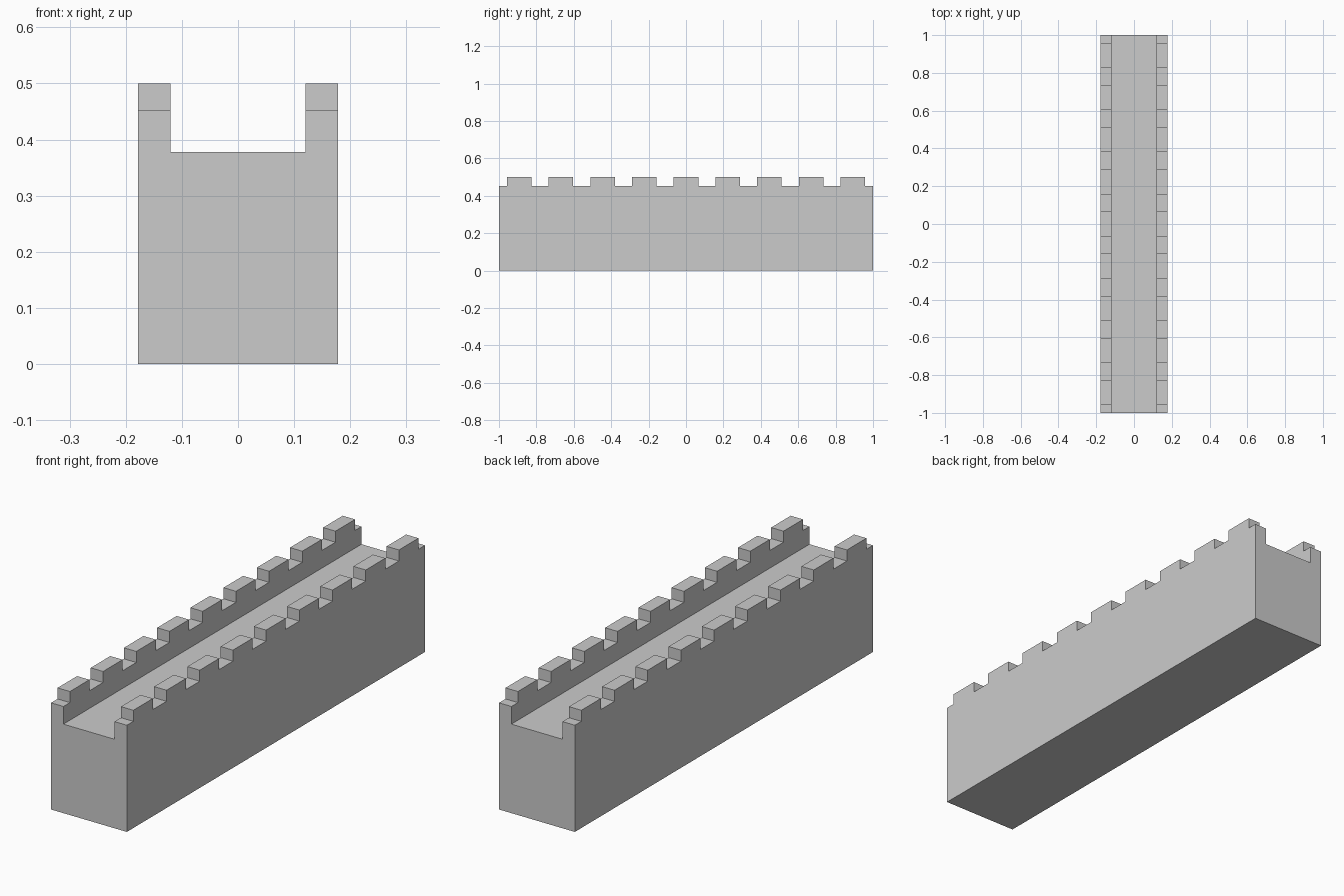
import bpy
import bmesh

if "Cube" in bpy.data.objects:
    bpy.data.objects.remove(bpy.data.objects["Cube"])

HALF_W, INNER_W = 0.178, 0.12
FLOOR_Z, WALL_Z, TOP_Z = 0.378, 0.453, 0.5
COUNT, PITCH, MERLON = 9, 0.2228, 0.131


def extrude_profile(name, points, half_width):
    """Extrude a (y, z) outline along x, centred on x = 0."""
    bm = bmesh.new()
    face = bm.faces.new([bm.verts.new((-half_width, y, z)) for y, z in points])
    new = bmesh.ops.extrude_face_region(bm, geom=[face])["geom"]
    verts = [g for g in new if isinstance(g, bmesh.types.BMVert)]
    bmesh.ops.translate(bm, verts=verts, vec=(2 * half_width, 0, 0))
    bmesh.ops.recalc_face_normals(bm, faces=bm.faces)
    mesh = bpy.data.meshes.new(name)
    bm.to_mesh(mesh)
    bm.free()
    obj = bpy.data.objects.new(name, mesh)
    bpy.context.collection.objects.link(obj)
    return obj


# Crenellated wall silhouette: nine merlons between low end ledges
outline = [(1, 0), (-1, 0), (-1, WALL_Z)]
for i in range(COUNT):
    y = (i - (COUNT - 1) / 2) * PITCH
    a, b = y - MERLON / 2, y + MERLON / 2
    outline += [(a, WALL_Z), (a, TOP_Z), (b, TOP_Z), (b, WALL_Z)]
outline.append((1, WALL_Z))
wall = extrude_profile("castle_wall", outline, HALF_W)

# Walkway channel cut between the two parapets
channel = [(-1.1, FLOOR_Z), (1.1, FLOOR_Z), (1.1, 0.7), (-1.1, 0.7)]
cutter = extrude_profile("walkway_cutter", channel, INNER_W)
cutter.hide_render = True

cut = wall.modifiers.new("walkway", 'BOOLEAN')
cut.operation = 'DIFFERENCE'
cut.solver = 'EXACT'
cut.object = cutter
bpy.context.view_layer.objects.active = wall
bpy.ops.object.modifier_apply(modifier=cut.name)
bpy.data.objects.remove(cutter)
